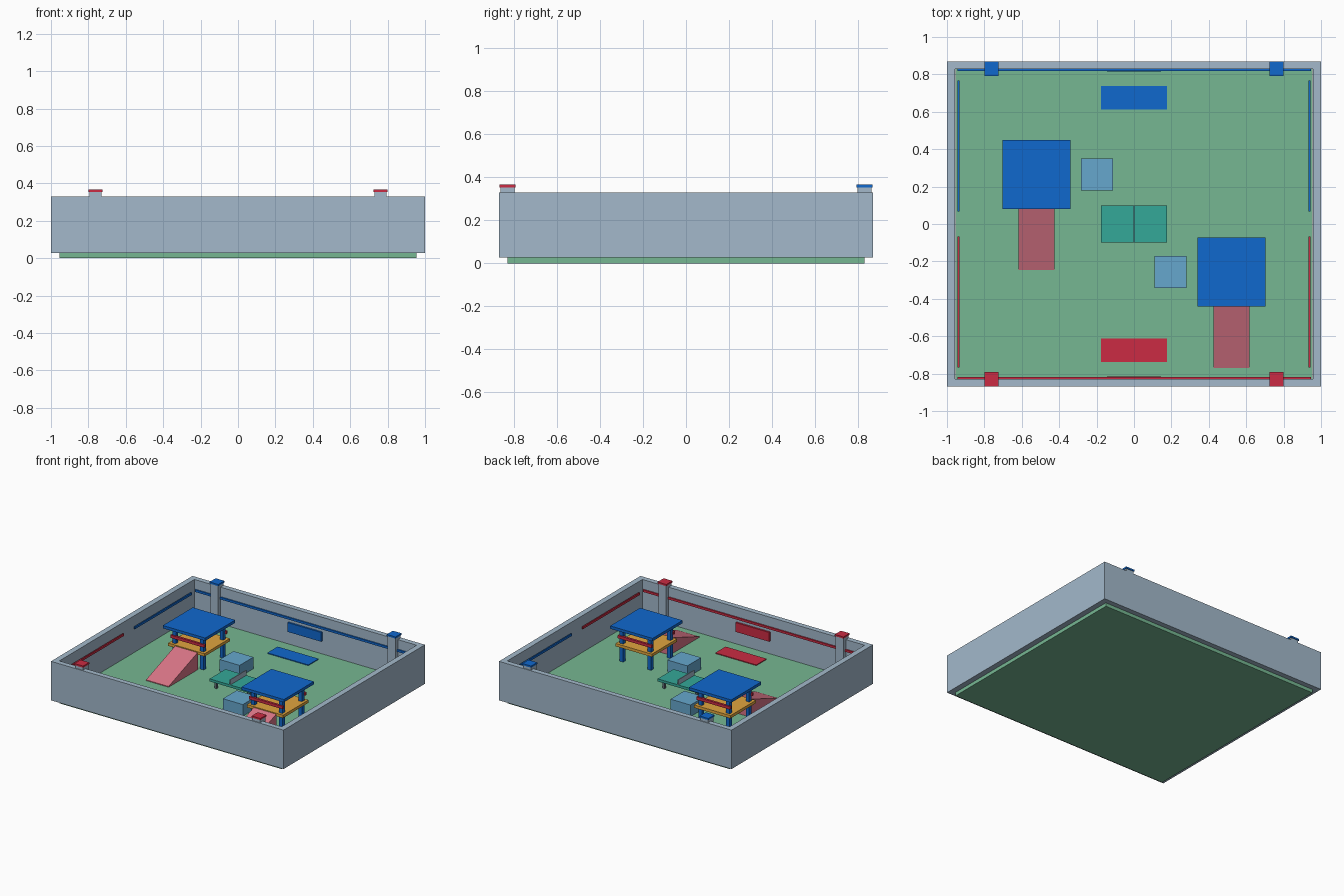
import bpy
import bmesh
from mathutils import Matrix, Vector

old = bpy.data.objects.get("Cube")
if old:
    bpy.data.objects.remove(old, do_unlink=True)


def linear(c):
    c /= 255
    return c / 12.92 if c <= 0.04045 else ((c + 0.055) / 1.055) ** 2.4


def material(name, r, g, b):
    mat = bpy.data.materials.new(name)
    mat.use_nodes = True
    colour = (linear(r), linear(g), linear(b), 1)
    mat.diffuse_color = colour
    mat.node_tree.nodes["Principled BSDF"].inputs["Base Color"].default_value = colour
    return mat


GREY = material("wall grey", 163, 185, 203)
GREEN = material("floor green", 118, 183, 146)
RED = material("team red", 203, 43, 67)
BLUE = material("team blue", 16, 104, 206)
ORANGE = material("deck orange", 224, 165, 62)
PINK = material("ramp pink", 217, 117, 135)
TEAL = material("table teal", 52, 168, 152)
SKY = material("block light blue", 102, 167, 205)
DARK = material("leg grey", 95, 108, 120)


def finish(name, bm, mat):
    bmesh.ops.recalc_face_normals(bm, faces=bm.faces[:])
    mesh = bpy.data.meshes.new(name)
    bm.to_mesh(mesh)
    bm.free()
    mesh.materials.append(mat)
    obj = bpy.data.objects.new(name, mesh)
    bpy.context.collection.objects.link(obj)
    return obj


def boxes(name, mat, centres, size, z0, z1):
    """Equal boxes at the given (x, y) centres, joined in one object."""
    bm = bmesh.new()
    scale = Matrix.Diagonal((size[0], size[1], z1 - z0, 1))
    for x, y in centres:
        place = Matrix.Translation((x, y, (z0 + z1) / 2))
        bmesh.ops.create_cube(bm, size=1, matrix=place @ scale)
    return finish(name, bm, mat)


def corners(x, y, cx=0, cy=0):
    return [(cx + sx * x, cy + sy * y) for sx in (-1, 1) for sy in (-1, 1)]


FLOOR = 0.045
DECK = 0.185

# Arena floor and walls
boxes("floor", GREEN, [(0, 0)], (1.91, 1.658), 0, FLOOR)
boxes("end_walls", GREY, [(0, -0.849), (0, 0.849)], (2, 0.04), 0.027, 0.33)
boxes("side_walls", GREY, [(-0.978, 0), (0.978, 0)], (0.044, 1.658), 0.027, 0.33)

# Corner pillars
boxes("pillars", GREY, corners(0.762, 0.83), (0.065, 0.065), FLOOR, 0.355)

# Team-coloured parts on each half
for team, mat, side in (("red", RED, -1), ("blue", BLUE, 1)):
    boxes(team + "_pillar_caps", mat, [(-0.762, side * 0.83), (0.762, side * 0.83)],
          (0.075, 0.075), 0.353, 0.366)
    boxes(team + "_end_stripe", mat, [(0, side * 0.824)], (1.89, 0.01), 0.24, 0.257)
    boxes(team + "_side_stripes", mat, [(-0.938, side * 0.417), (0.938, side * 0.417)],
          (0.01, 0.7), 0.24, 0.257)
    boxes(team + "_goal_panel", mat, [(0, side * 0.822)], (0.29, 0.014), 0.145, 0.217)
    boxes(team + "_floor_pad", mat, [(0, side * 0.675)], (0.352, 0.126), FLOOR, FLOOR + 0.006)


def ramp(name, cx, y_low, y_high):
    """Solid wedge rising from the floor to the deck."""
    bm = bmesh.new()
    profile = [(y_low, FLOOR), (y_high, FLOOR), (y_high, DECK - 0.005), (y_low, FLOOR + 0.006)]
    face = bm.faces.new([bm.verts.new((cx - 0.097, y, z)) for y, z in profile])
    side = bmesh.ops.extrude_face_region(bm, geom=[face])
    verts = [v for v in side["geom"] if isinstance(v, bmesh.types.BMVert)]
    bmesh.ops.translate(bm, verts=verts, vec=Vector((0.194, 0, 0)))
    return finish(name, bm, PINK)


# Raised lookouts with deck, rails, roof and ramp
for label, cx, cy in (("left", 0.521, -0.257), ("right", -0.521, 0.265)):
    boxes(label + "_posts", BLUE, corners(0.12, 0.12, cx, cy), (0.03, 0.03), FLOOR, 0.305)
    boxes(label + "_deck", ORANGE, [(cx, cy)], (0.312, 0.312), 0.163, DECK)
    boxes(label + "_rails", RED, [(cx, cy - 0.137), (cx, cy + 0.137)], (0.29, 0.018), 0.225, 0.247)
    boxes(label + "_roof", BLUE, [(cx, cy)], (0.365, 0.368), 0.303, 0.325)
    ramp(label + "_ramp", cx, cy - 0.512, cy - 0.15)

# Centre table with net
boxes("table_top", TEAL, [(0, 0)], (0.352, 0.196), 0.1, 0.12)
boxes("table_legs", DARK, corners(0.14, 0.065), (0.018, 0.018), FLOOR, 0.1)
boxes("table_net", GREY, [(0, 0)], (0.006, 0.196), 0.12, 0.16)

# Cover blocks
boxes("cover_blocks", SKY, [(-0.198, 0.265), (0.195, -0.257)], (0.172, 0.17), FLOOR, 0.135)
